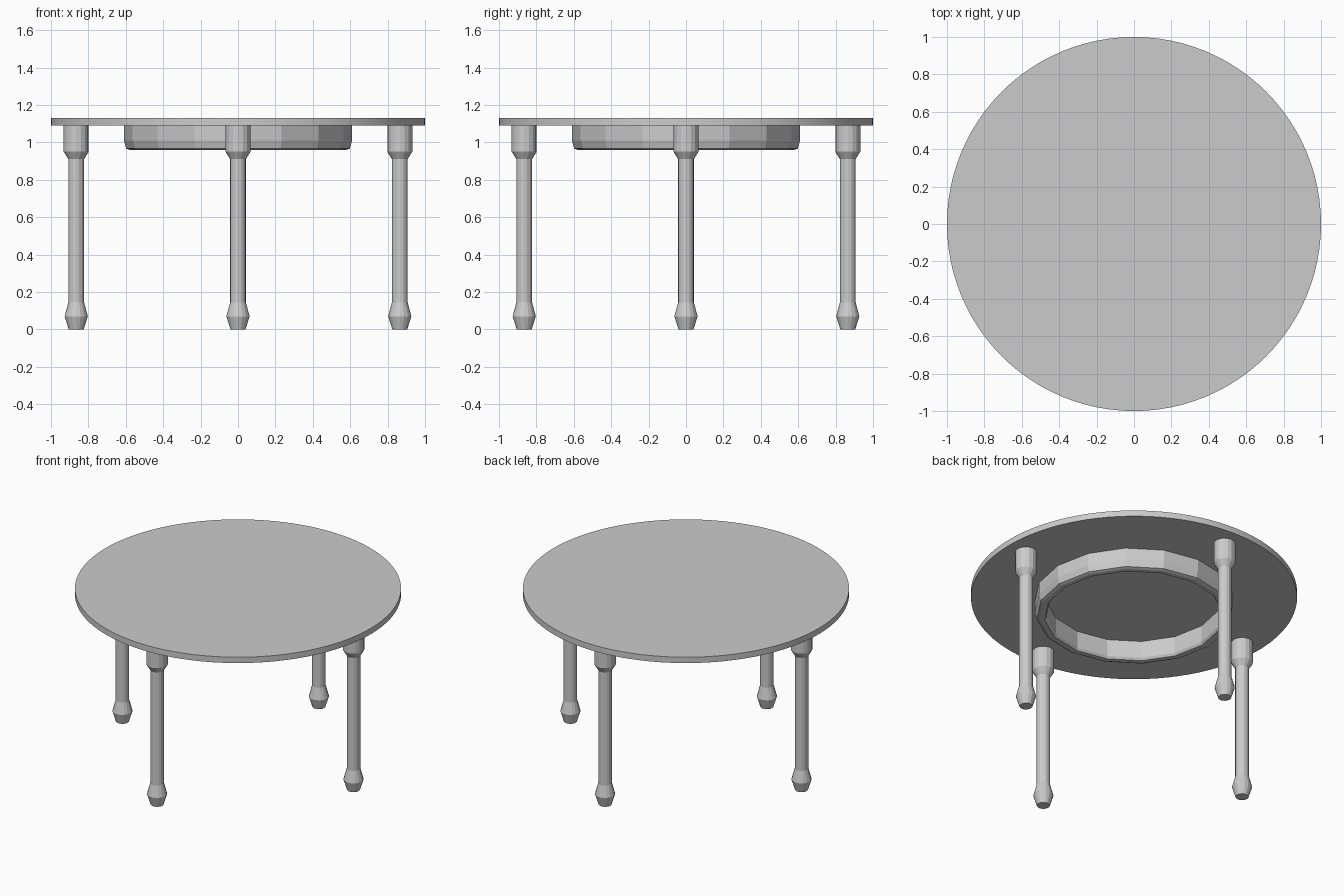
import bpy
import bmesh
from math import cos, sin, pi, radians

cube = bpy.data.objects.get("Cube")
if cube:
    bpy.data.objects.remove(cube, do_unlink=True)

grey = bpy.data.materials.new("plain grey")
grey.use_nodes = True
COLOUR = (0.6, 0.6, 0.6, 1)
grey.diffuse_color = COLOUR
grey.node_tree.nodes["Principled BSDF"].inputs["Base Color"].default_value = COLOUR


def lathe(name, profile, sides, location=(0, 0, 0), closed=False, smooth=False):
    """Turn a (radius, height) profile about z; open profiles get end caps."""
    bm = bmesh.new()
    rings = []
    for r, z in profile:
        rings.append([bm.verts.new((r * cos(2 * pi * i / sides),
                                    r * sin(2 * pi * i / sides), z))
                      for i in range(sides)])
    pairs = list(zip(rings, rings[1:]))
    if closed:
        pairs.append((rings[-1], rings[0]))
    else:
        bm.faces.new(rings[0][::-1])
        bm.faces.new(rings[-1])
    for low, high in pairs:
        for i in range(sides):
            j = (i + 1) % sides
            bm.faces.new((low[i], low[j], high[j], high[i]))
    bmesh.ops.recalc_face_normals(bm, faces=bm.faces)
    mesh = bpy.data.meshes.new(name)
    bm.to_mesh(mesh)
    bm.free()
    mesh.materials.append(grey)
    obj = bpy.data.objects.new(name, mesh)
    obj.location = location
    bpy.context.collection.objects.link(obj)
    if smooth:
        bpy.ops.object.select_all(action='DESELECT')
        obj.select_set(True)
        bpy.context.view_layer.objects.active = obj
        bpy.ops.object.shade_smooth_by_angle(angle=radians(20))
    return obj


# Thin round top
lathe("table_top", [(1, 1.09), (1, 1.13)], 96, smooth=True)

# Faceted ring under the top, softened along its lower edge
lathe("apron_ring",
      [(0.54, 1.1), (0.54, 0.975), (0.55, 0.96), (0.58, 0.96),
       (0.598, 0.967), (0.61, 1.01), (0.61, 1.1)],
      16, closed=True)

# Four turned legs, one on each axis
leg_profile = [(0.04, 0), (0.062, 0.07), (0.042, 0.145), (0.042, 0.91),
               (0.067, 0.95), (0.067, 1.1)]
for side, (x, y) in {"front": (0, -1), "back": (0, 1),
                     "left": (1, 0), "right": (-1, 0)}.items():
    lathe(side + "_leg", leg_profile, 16, (x * 0.865, y * 0.865, 0))
